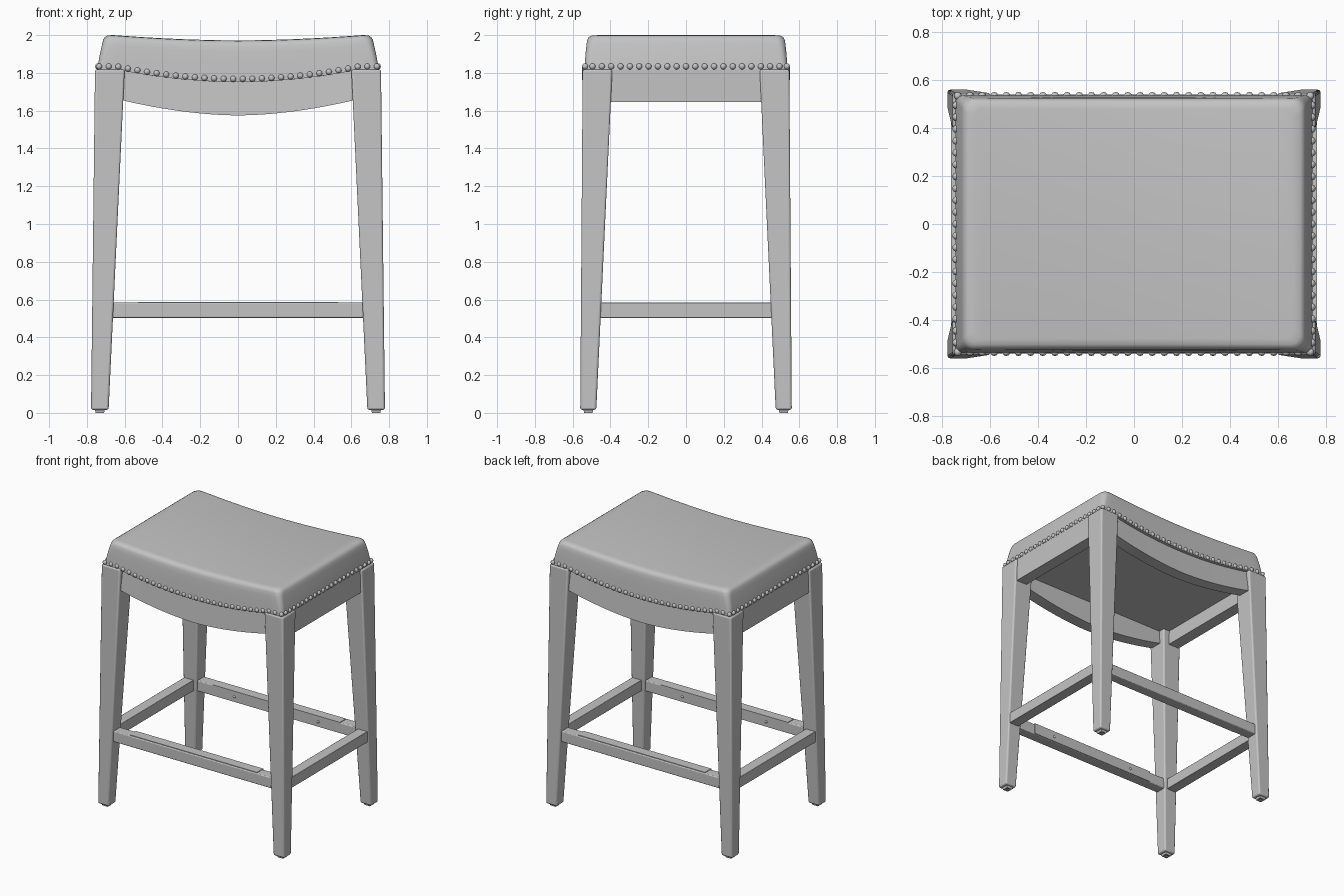
import bpy, bmesh, math

if "Cube" in bpy.data.objects:
    bpy.data.objects.remove(bpy.data.objects["Cube"])

grey = bpy.data.materials.new("plain grey")
grey.diffuse_color = (0.55, 0.55, 0.55, 1)
grey.use_nodes = True
grey.node_tree.nodes["Principled BSDF"].inputs["Base Color"].default_value = grey.diffuse_color


def finish(bm, name, bevel=0.0, segments=2, angle=35):
    bmesh.ops.recalc_face_normals(bm, faces=bm.faces)
    me = bpy.data.meshes.new(name)
    bm.to_mesh(me)
    bm.free()
    me.materials.append(grey)
    ob = bpy.data.objects.new(name, me)
    bpy.context.collection.objects.link(ob)
    if bevel:
        m = ob.modifiers.new("soft edges", 'BEVEL')
        m.width, m.segments = bevel, segments
    bpy.ops.object.select_all(action='DESELECT')
    ob.select_set(True)
    bpy.context.view_layer.objects.active = ob
    bpy.ops.object.shade_smooth_by_angle(angle=math.radians(angle))
    return ob


def loft(bm, rings, cap=True):
    """Join equal-length closed rings of points with quads."""
    vs = [[bm.verts.new(p) for p in r] for r in rings]
    n = len(vs[0])
    for a, b in zip(vs, vs[1:]):
        for i in range(n):
            j = (i + 1) % n
            bm.faces.new((a[i], a[j], b[j], b[i]))
    if cap:
        bm.faces.new(vs[0])
        bm.faces.new(vs[-1])
    return vs


def rect(x0, x1, y0, y1, z):
    return [(x0, y0, z), (x1, y0, z), (x1, y1, z), (x0, y1, z)]


def box(name, x0, x1, y0, y1, z0, z1, bevel=0.0, segments=2):
    bm = bmesh.new()
    loft(bm, [rect(x0, x1, y0, y1, z0), rect(x0, x1, y0, y1, z1)])
    return finish(bm, name, bevel, segments)


def seat_bottom(x):
    return 1.752 + 0.066 * min(abs(x) / 0.64, 1) ** 2


def seat_top(x):
    return 1.972 + 0.028 * min(abs(x) / 0.66, 1) ** 1.8


# Cushion: rounded-rectangle rings that follow the saddle curve
def front_half(hx, hy, r):
    pts = []
    for k in range(6):
        a = math.radians(90 * k / 5)
        pts.append((-hx + r - r * math.cos(a), -hy + r - r * math.sin(a)))
    n = 28
    pts += [(-(hx - r) + 2 * (hx - r) * i / n, -hy) for i in range(1, n)]
    return pts + [(-x, y) for x, y in pts[5::-1]]


bm = bmesh.new()
rings = []
# (x inset, y inset, height fraction, corner radius)
for ix, iy, t, r in [(0.03, 0.03, 0, 0.03), (0, 0, 0, 0.03), (0.004, 0.002, 0.15, 0.03),
                     (0.014, 0.006, 0.45, 0.035), (0.025, 0.011, 0.72, 0.04),
                     (0.031, 0.015, 0.86, 0.045), (0.039, 0.022, 0.94, 0.045),
                     (0.052, 0.036, 0.985, 0.045), (0.078, 0.06, 1, 0.04)]:
    half = front_half(0.745 - ix, 0.538 - iy, r)
    loop = half + [(x, -y) for x, y in reversed(half)]
    rings.append([(x, y, seat_bottom(x) * (1 - t) + seat_top(x) * t) for x, y in loop])
vs = loft(bm, rings, cap=False)
for ring in (vs[0], vs[-1]):
    n = len(ring)
    for i in range(n // 2 - 1):
        bm.faces.new((ring[i], ring[i + 1], ring[n - 2 - i], ring[n - 1 - i]))
finish(bm, "seat_cushion", angle=50)

# Flat board closing the seat frame from below
box("seat_board", -0.665, 0.665, -0.45, 0.45, 1.75, 1.76)

# Nail heads along the lower edge of the cushion
bm = bmesh.new()


def nail(x, y):
    s = bmesh.ops.create_uvsphere(bm, u_segments=10, v_segments=6, radius=0.0165)
    bmesh.ops.translate(bm, verts=s["verts"], vec=(x, y, seat_bottom(x) + 0.016))


for s in (-1, 1):
    for i in range(30):
        nail(-0.735 + 1.47 * i / 29, s * 0.534)
    for i in range(21):
        nail(s * 0.741, -0.495 + 0.99 * i / 20)
finish(bm, "nail_heads", angle=60)

# Tapered legs with small square glides
for sx, wx in ((-1, "left"), (1, "right")):
    for sy, wy in ((-1, "front"), (1, "back")):
        bm = bmesh.new()
        loft(bm, [rect(sx * 0.685, sx * 0.778, sy * 0.475, sy * 0.56, 0.016),
                  rect(sx * 0.60, sx * 0.757, sy * 0.39, sy * 0.547, 1.818)])
        finish(bm, f"{wy}_{wx}_leg", 0.011, 3)
        bm = bmesh.new()
        cx, cy = sx * 0.731, sy * 0.517
        loft(bm, [rect(cx - h, cx + h, cy - h, cy + h, z)
                  for h, z in ((0.012, 0.006), (0.012, 0), (0.022, 0), (0.027, 0.02))])
        finish(bm, f"{wy}_{wx}_glide")

# Bowed front and back aprons, tucked slightly under the cushion
for sy, wy in ((-1, "front"), (1, "back")):
    bm = bmesh.new()
    loop = []
    for i in range(25):
        x = -0.615 + 1.23 * i / 24
        b = 1.575 + 0.077 * (abs(x) / 0.6) ** 1.8
        t = seat_bottom(x) + 0.003
        loop.append([(x, sy * 0.44, b), (x, sy * 0.53, b), (x, sy * 0.515, t), (x, sy * 0.44, t)])
    loft(bm, loop)
    finish(bm, f"{wy}_apron")

# Straight side aprons and side stretchers
for sx, wx in ((-1, "left"), (1, "right")):
    box(f"{wx}_apron", *sorted((sx * 0.655, sx * 0.745)), -0.41, 0.41, 1.645, 1.817)
    box(f"{wx}_stretcher", *sorted((sx * 0.685, sx * 0.764)), -0.467, 0.467, 0.503, 0.584, 0.003)

# Front and back stretchers, each with an angle plate and screws on the inside
for sy, wy in ((-1, "front"), (1, "back")):
    box(f"{wy}_stretcher", -0.685, 0.685, *sorted((sy * 0.46, sy * 0.54)), 0.503, 0.584, 0.006, 3)
    bm = bmesh.new()
    profile = [(0.53, 0.582), (0.53, 0.588), (0.456, 0.588),
               (0.456, 0.507), (0.461, 0.507), (0.461, 0.582)]
    loft(bm, [[(x, sy * y, z) for y, z in profile] for x in (-0.53, 0.53)])
    finish(bm, f"{wy}_foot_plate")
    bm = bmesh.new()
    for x in (-0.35, 0.35):
        s = bmesh.ops.create_uvsphere(bm, u_segments=10, v_segments=6, radius=0.01)
        bmesh.ops.translate(bm, verts=s["verts"], vec=(x, sy * 0.458, 0.545))
    finish(bm, f"{wy}_plate_screws", angle=60)
